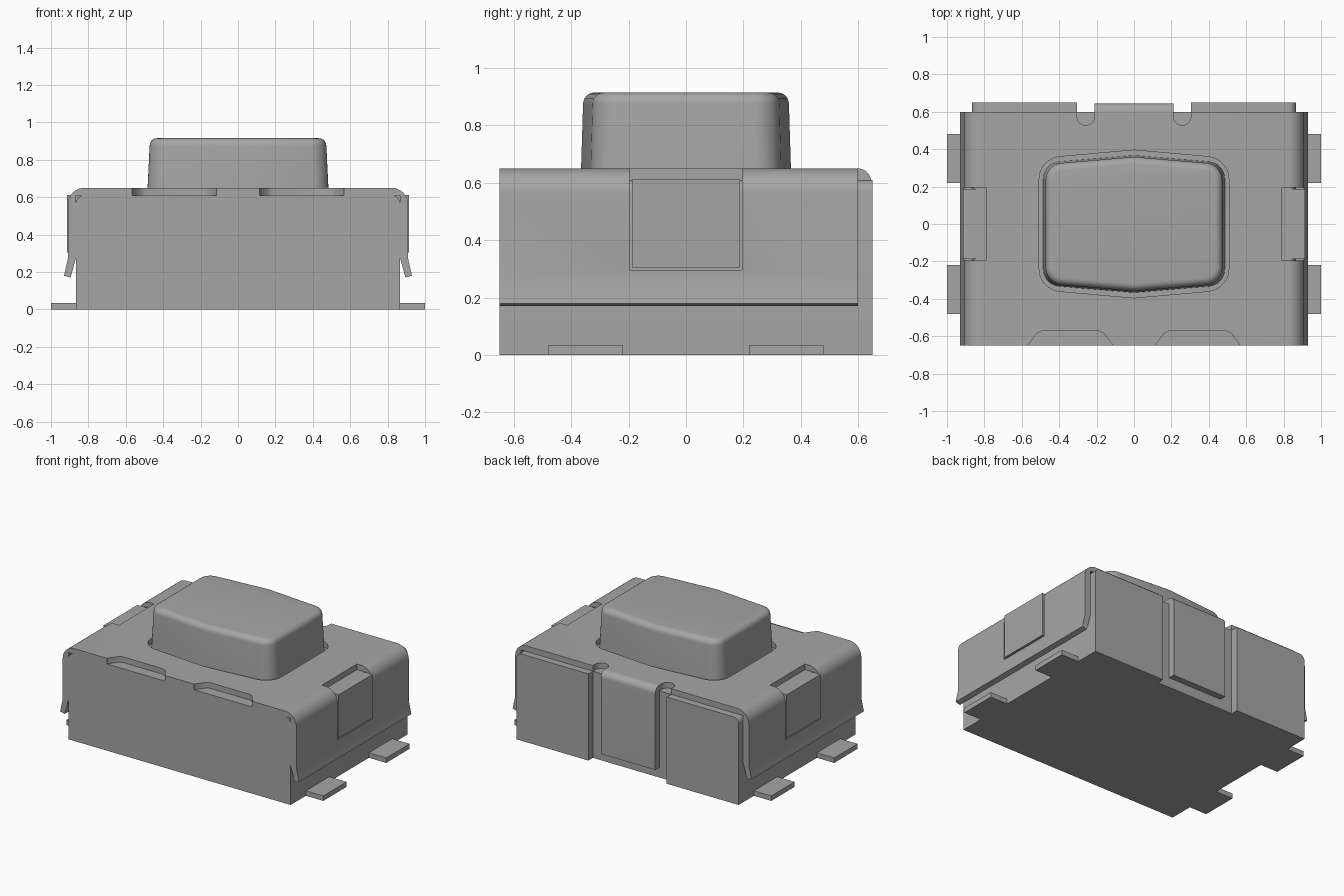
import bpy, bmesh, math
from mathutils import Vector

if "Cube" in bpy.data.objects:
    bpy.data.objects.remove(bpy.data.objects["Cube"], do_unlink=True)

GREY = (0.38, 0.38, 0.385, 1)
mat = bpy.data.materials.new("plain grey")
mat.use_nodes = True
mat.diffuse_color = GREY
mat.node_tree.nodes["Principled BSDF"].inputs["Base Color"].default_value = GREY


def finish(name, bm):
    bmesh.ops.recalc_face_normals(bm, faces=bm.faces)
    me = bpy.data.meshes.new(name)
    bm.to_mesh(me)
    bm.free()
    ob = bpy.data.objects.new(name, me)
    bpy.context.collection.objects.link(ob)
    me.materials.append(mat)
    return ob


def prism_mesh(pts, axis, lo, hi):
    """Extrude a 2D outline along an axis (x: yz, y: xz, z: xy)."""
    def place(p, d):
        return {"x": (d, *p), "y": (p[0], d, p[1]), "z": (*p, d)}[axis]
    bm = bmesh.new()
    face = bm.faces.new([bm.verts.new(place(p, lo)) for p in pts])
    new = bmesh.ops.extrude_face_region(bm, geom=[face])["geom"]
    step = Vector(place((0, 0), hi - lo))
    bmesh.ops.translate(bm, vec=step, verts=[v for v in new if isinstance(v, bmesh.types.BMVert)])
    return bm


def prism(name, pts, axis, lo, hi):
    return finish(name, prism_mesh(pts, axis, lo, hi))


def box(name, x0, x1, y0, y1, z0, z1):
    x0, x1 = sorted((x0, x1))
    return prism(name, [(x0, y0), (x1, y0), (x1, y1), (x0, y1)], "z", z0, z1)


def arc(cx, cy, r, a0, a1, n=10):
    return [(cx + r * math.cos(math.radians(a0 + (a1 - a0) * i / n)),
             cy + r * math.sin(math.radians(a0 + (a1 - a0) * i / n))) for i in range(n + 1)]


def mirrored(half):
    return half + [(-x, z) for x, z in reversed(half)]


def cut(target, cutter):
    cutter.hide_render = True
    mod = target.modifiers.new("cut", "BOOLEAN")
    mod.operation, mod.object, mod.solver = "DIFFERENCE", cutter, "EXACT"
    bpy.ops.object.select_all(action="DESELECT")
    bpy.context.view_layer.objects.active = target
    target.select_set(True)
    bpy.ops.object.modifier_apply(modifier=mod.name)
    bpy.data.objects.remove(cutter, do_unlink=True)


def smooth(ob, angle=35):
    bpy.ops.object.select_all(action="DESELECT")
    bpy.context.view_layer.objects.active = ob
    ob.select_set(True)
    bpy.ops.object.shade_smooth_by_angle(angle=math.radians(angle))


def bowed_block(w, d, apex, radius, z0, z1):
    """Rounded rectangle whose front and back bow out to a shallow point."""
    pts = [(w, -d), (w, d), (0, apex), (-w, d), (-w, -d), (0, -apex)]
    bm = prism_mesh(pts, "z", z0, z1)
    corners = [e for e in bm.edges if abs(e.verts[0].co.z - e.verts[1].co.z) > 0.01
               and abs(e.verts[0].co.x) > 0.01]
    bmesh.ops.bevel(bm, geom=corners, offset=radius, segments=8, profile=0.5, affect="EDGES")
    return bm


# Base housing with a wide channel down the back
base = prism("base_housing", mirrored([(0.865, 0)] + arc(0.825, 0.57, 0.04, 0, 90, 6)), "y", -0.65, 0.65)
cut(base, box("channel_cutter", -0.305, 0.305, 0.60, 0.75, -0.1, 0.8))
smooth(base)

# Folded cover with flared lower lips
outer = [(0.895, 0.17), (0.93, 0.18), (0.91, 0.27)] + arc(0.82, 0.56, 0.09, 0, 90)
inner = [(0.865, 0.61), (0.865, 0.28)]
profile = outer + [(-x, z) for x, z in reversed(outer)]
profile += [(-x, z) for x, z in reversed(inner)] + inner
cover = prism("cover", profile, "y", -0.65, 0.60)
cut(cover, finish("button_hole_cutter", bowed_block(0.507, 0.35, 0.395, 0.11, 0.5, 0.8)))
for s in (-1, 1):
    # Side window, rear relief slot and shallow front notch
    cut(cover, box("window_cutter", s * 0.79, s * 1.0, -0.195, 0.195, 0.295, 0.8))
    slot = arc(s * 0.258, 0.575, 0.047, 180, 360, 12)
    slot = [(slot[0][0], 0.7)] + slot + [(slot[-1][0], 0.7)]
    cut(cover, prism("slot_cutter", slot, "z", 0.5, 0.8))
    notch = [(0.235, -0.7), (0.225, -0.645), (0.205, -0.62), (0.18, -0.585), (0.155, -0.573)]
    notch = [(x + s * 0.34, y) for x, y in mirrored(notch)]
    cut(cover, prism("notch_cutter", notch, "z", 0.5, 0.8))
smooth(cover)

# Rear tab folded down from the cover
tab_profile = [(0.59, 0.65)] + arc(0.60, 0.605, 0.045, 90, 0) + [(0.645, 0.07), (0.60, 0.07), (0.60, 0.61), (0.59, 0.61)]
smooth(prism("rear_tab", tab_profile, "x", -0.212, 0.212))

# Side catches and solder legs
for s, side in ((-1, "right"), (1, "left")):
    box(side + "_catch", s * 0.80, s * 0.915, -0.188, 0.188, 0.305, 0.612)
    for y, end in ((-0.35, "front"), (0.35, "back")):
        box(f"{side}_{end}_leg", s * 0.8, s * 1.0, y - 0.13, y + 0.13, 0, 0.035)

# Tapered push button with a rounded top edge
bm = bowed_block(0.487, 0.327, 0.368, 0.085, 0.58, 0.915)
for v in bm.verts:
    if v.co.z > 0.8:
        v.co.x *= 0.97
        v.co.y *= 0.975
rim = [e for e in bm.edges if all(v.co.z > 0.8 for v in e.verts)]
bmesh.ops.bevel(bm, geom=rim, offset=0.04, segments=6, profile=0.5, affect="EDGES")
smooth(finish("push_button", bm))
